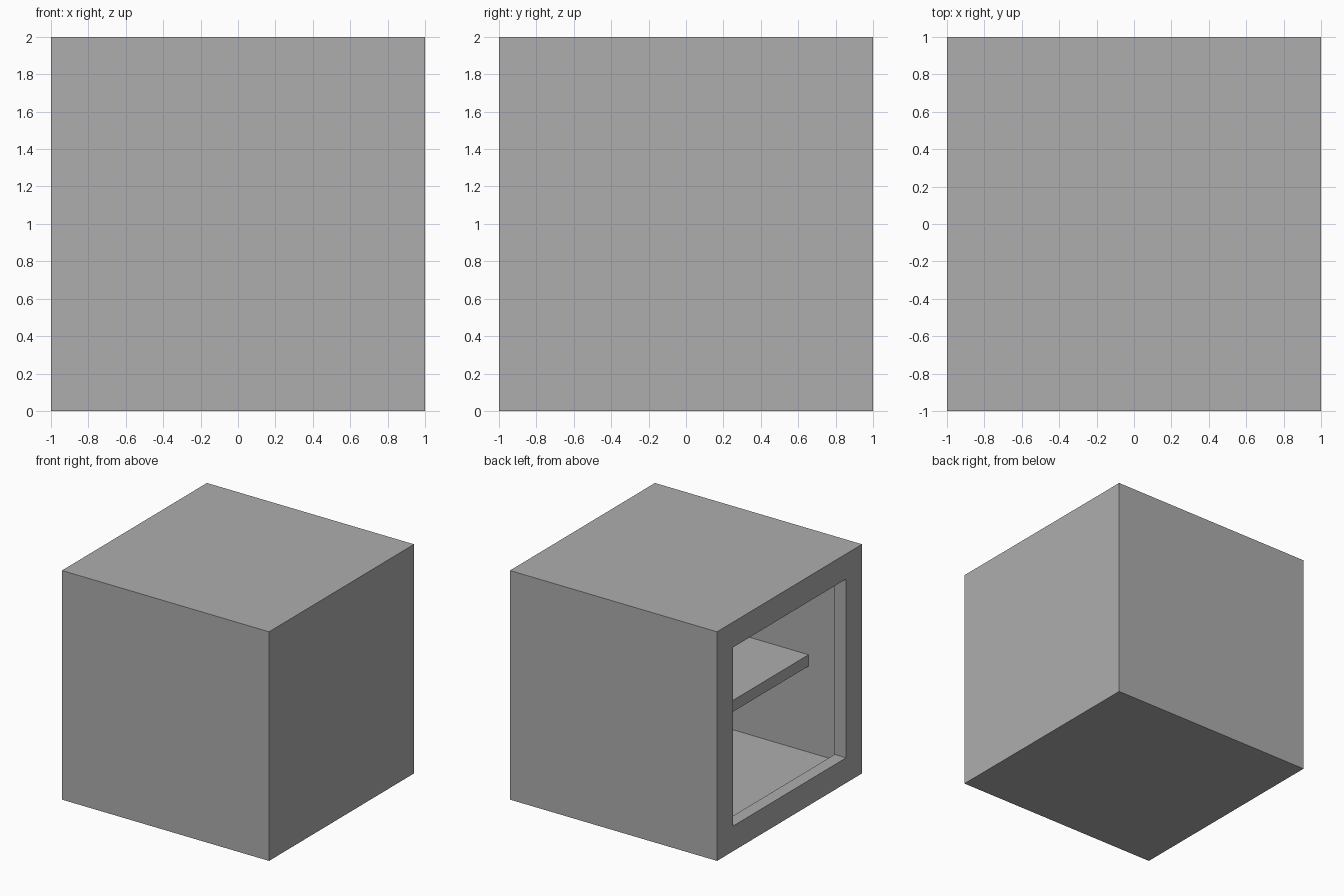
import bpy
import bmesh
from mathutils import Vector

WALL = 0.11      # thickness of the walls
RIM = 0.22       # width of the rim around the opening

cube = bpy.data.objects.get("Cube")
if cube:
    bpy.data.objects.remove(cube, do_unlink=True)

grey = bpy.data.materials.new("mid grey")
grey.use_nodes = True
colour = (0.42, 0.42, 0.42, 1)
grey.diffuse_color = colour
grey.node_tree.nodes["Principled BSDF"].inputs["Base Color"].default_value = colour


def box(name, low, high):
    """Add a box between two corners and return its object."""
    low, high = Vector(low), Vector(high)
    bm = bmesh.new()
    bmesh.ops.create_cube(bm, size=1)
    bmesh.ops.scale(bm, vec=high - low, verts=bm.verts)
    bmesh.ops.translate(bm, vec=(low + high) / 2, verts=bm.verts)
    mesh = bpy.data.meshes.new(name)
    bm.to_mesh(mesh)
    bm.free()
    mesh.materials.append(grey)
    obj = bpy.data.objects.new(name, mesh)
    bpy.context.collection.objects.link(obj)
    return obj


def place(face, x, half):
    """Move a face to depth x and make it a square about the cabinet's axis."""
    for v in face.verts:
        v.co = (x, half if v.co.y > 0 else -half, 1 + (half if v.co.z > 1 else -half))


# Cabinet body: the open side is pushed in, widened behind the rim, then hollowed
body = box("cabinet_body", (-1, -1, 0), (1, 1, 2))
bm = bmesh.new()
bm.from_mesh(body.data)
face = min(bm.faces, key=lambda f: f.calc_center_median().x)
steps = [(-1, 1 - RIM), (-1 + WALL, 1 - RIM), (-1 + WALL, 1 - WALL), (1 - WALL, 1 - WALL)]
for x, half in steps:
    face = bmesh.ops.extrude_discrete_faces(bm, faces=[face])["faces"][0]
    place(face, x, half)
bmesh.ops.recalc_face_normals(bm, faces=bm.faces)
bm.to_mesh(body.data)
bm.free()

# Shelf: set into the side walls and the far wall
box("shelf", (-0.56, -0.95, 0.86), (0.95, 0.95, 0.96))
